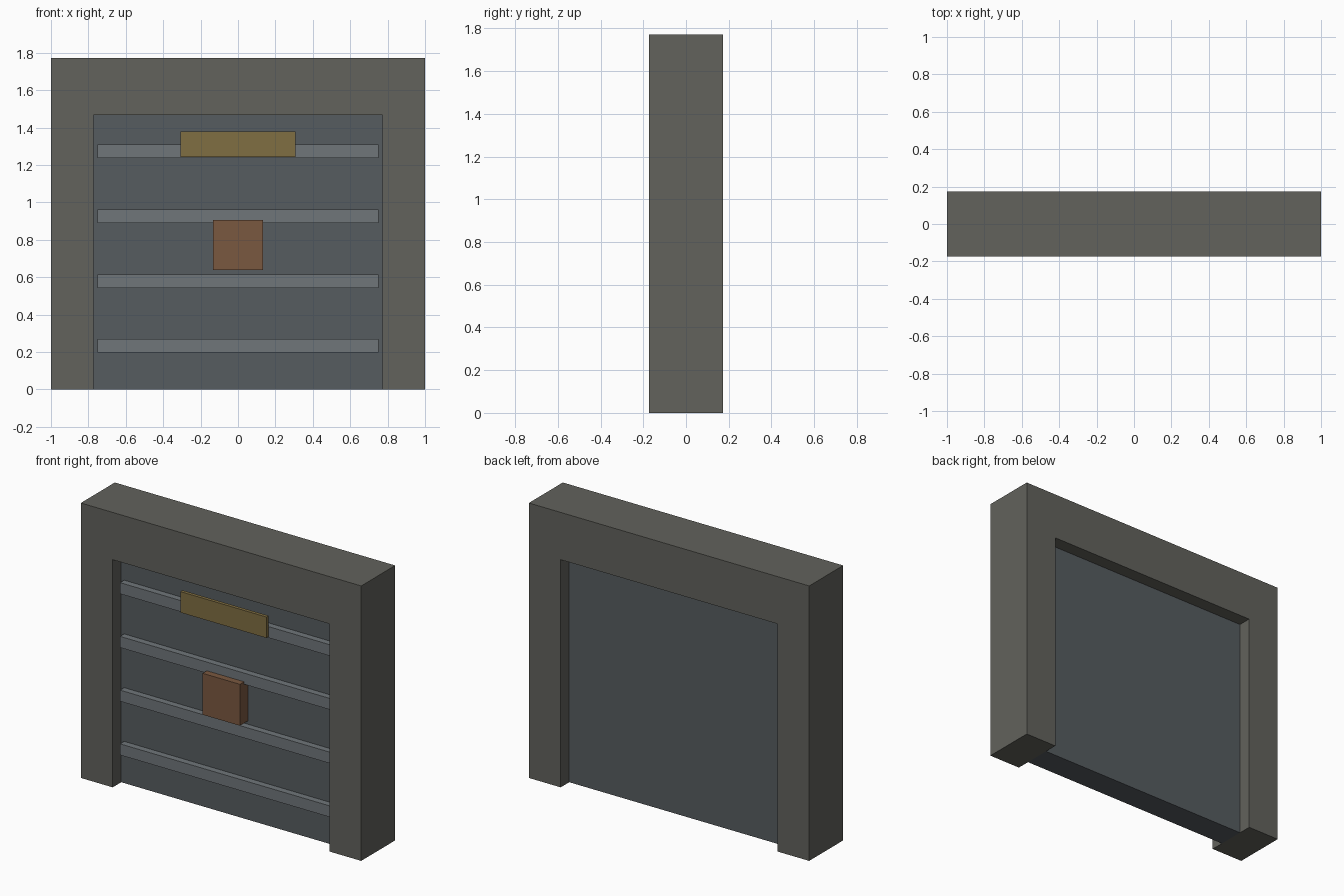
import bpy, bmesh

if "Cube" in bpy.data.objects:
    bpy.data.objects.remove(bpy.data.objects["Cube"])


def finish(name, bm, color):
    bmesh.ops.recalc_face_normals(bm, faces=bm.faces)
    mesh = bpy.data.meshes.new(name)
    bm.to_mesh(mesh)
    bm.free()
    obj = bpy.data.objects.new(name, mesh)
    bpy.context.collection.objects.link(obj)
    mat = bpy.data.materials.get(color[0]) or bpy.data.materials.new(color[0])
    mat.diffuse_color = (*color[1], 1)
    mat.use_nodes = True
    mat.node_tree.nodes["Principled BSDF"].inputs["Base Color"].default_value = mat.diffuse_color
    mesh.materials.append(mat)
    return obj


def extrude_profile(name, pts, y0, y1, color):
    """Extrude an x-z outline from y0 to y1."""
    bm = bmesh.new()
    face = bm.faces.new([bm.verts.new((x, y0, z)) for x, z in pts])
    geom = bmesh.ops.extrude_face_region(bm, geom=[face])["geom"]
    verts = [g for g in geom if isinstance(g, bmesh.types.BMVert)]
    bmesh.ops.translate(bm, verts=verts, vec=(0, y1 - y0, 0))
    return finish(name, bm, color)


def panel(name, half_x, z0, z1, y0, y1, color):
    pts = [(-half_x, z0), (half_x, z0), (half_x, z1), (-half_x, z1)]
    return extrude_profile(name, pts, y0, y1, color)


STONE = ("stone", (0.122, 0.122, 0.107))
STEEL = ("dark_steel", (0.093, 0.107, 0.117))
RIB = ("light_steel", (0.162, 0.181, 0.195))
BRASS = ("brass", (0.216, 0.156, 0.054))
RUST = ("rust", (0.195, 0.098, 0.051))

W, H, D = 1.0, 1.773, 0.173      # frame half width, height, half depth
OW, OH = 0.773, 1.468            # opening half width, height
DOOR_Y = 0.086                   # door half thickness

# Surrounding doorway arch: two posts and a lintel in one outline
half = [(OW, OH), (OW, 0), (W, 0), (W, H)]
outline = half + [(-x, z) for x, z in reversed(half)]
extrude_profile("door_frame", outline, -D, D, STONE)

# Door slab recessed in the middle of the frame
panel("door_slab", OW, 0, OH, -DOOR_Y, DOOR_Y, STEEL)

# Horizontal ribs on the front of the door
for i in range(4):
    zc = 0.233 + i * 0.3465
    panel(f"door_rib_{i + 1}", 0.752, zc - 0.036, zc + 0.036,
          -0.128, -DOOR_Y + 0.01, RIB)

# Sign plate across the top rib
panel("sign_plate", 0.307, 1.243, 1.378, -0.149, -0.127, BRASS)

# Lock box in the centre
panel("lock_box", 0.133, 0.639, 0.906, -0.171, -DOOR_Y + 0.005, RUST)
